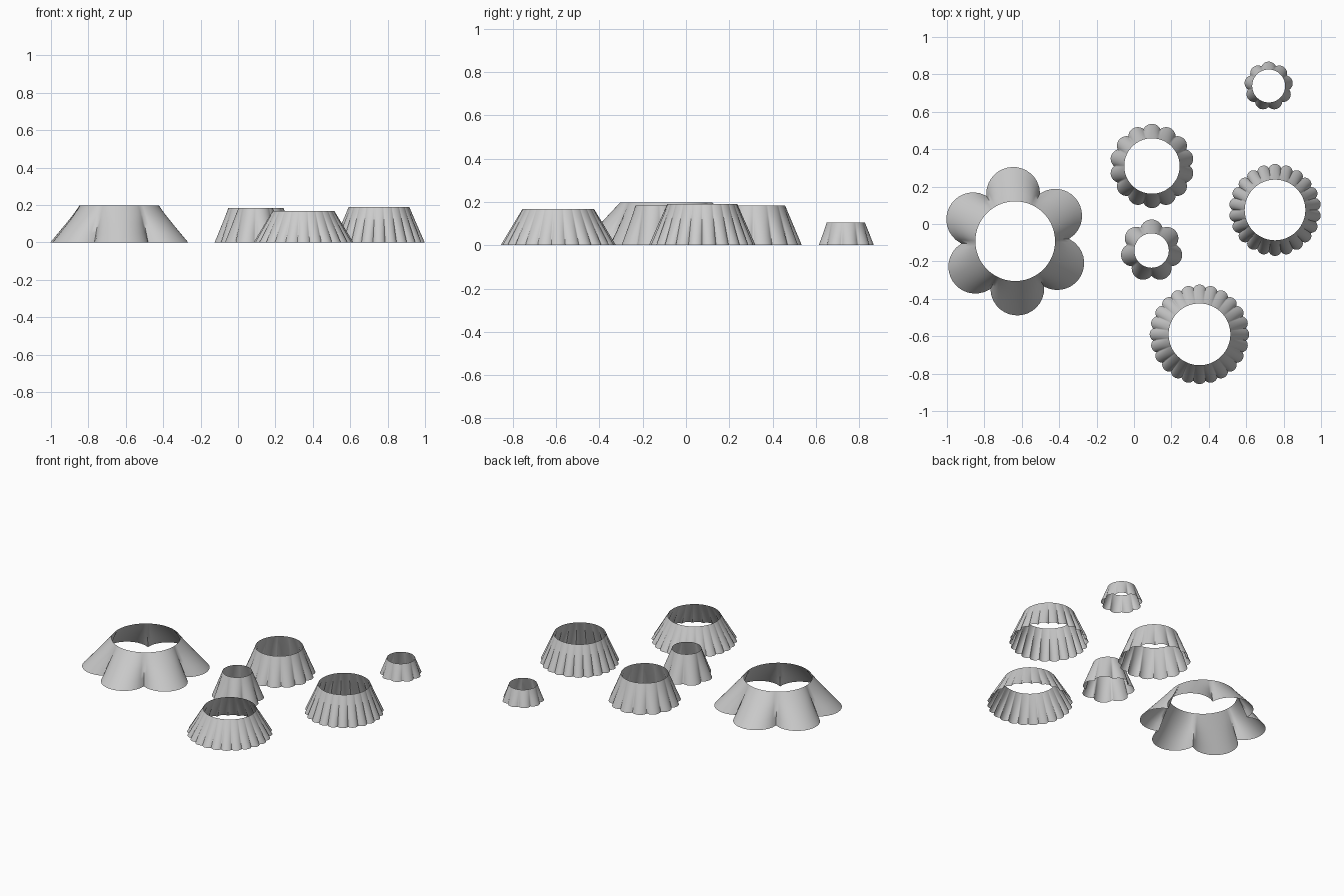
import bpy, bmesh
from math import pi, sin, cos, sqrt, radians

if "Cube" in bpy.data.objects:
    bpy.data.objects.remove(bpy.data.objects["Cube"])

SEG = 16   # steps per lobe
ROWS = 4   # steps up the wall


def scalloped_ring(name, x, y, lobes, outer, notch, inner, height, turn=0, sharp=30):
    """Open wall that blends a scalloped outline on the ground into a plain round rim."""
    half = pi / lobes
    # lobe arcs that reach 'outer' at the tip and 'notch' between lobes
    d = (outer**2 - notch**2) / (2 * (outer - notch * cos(half)))
    rad = outer - d
    bm = bmesh.new()
    n = lobes * SEG
    rows = []
    for j in range(ROWS + 1):
        t = j / ROWS
        row = []
        for i in range(n):
            phi = ((i % SEG) / SEG * 2 - 1) * half
            r0 = d * cos(phi) + sqrt(max(rad**2 - (d * sin(phi))**2, 0))
            r = r0 + (inner - r0) * t
            a = pi / 2 + radians(turn) + (i // SEG) * 2 * half + phi
            row.append(bm.verts.new((r * cos(a), r * sin(a), height * t)))
        rows.append(row)
    for lo, hi in zip(rows, rows[1:]):
        for i in range(n):
            k = (i + 1) % n
            bm.faces.new((lo[i], lo[k], hi[k], hi[i]))
    me = bpy.data.meshes.new(name)
    bm.to_mesh(me)
    bm.free()
    ob = bpy.data.objects.new(name, me)
    ob.location = (x, y, 0)
    bpy.context.collection.objects.link(ob)
    bpy.ops.object.select_all(action='DESELECT')
    ob.select_set(True)
    bpy.context.view_layer.objects.active = ob
    bpy.ops.object.shade_smooth_by_angle(angle=radians(sharp))


# Wide six-petal ring
scalloped_ring("large_petal_ring", -0.635, -0.092, 6, 0.397, 0.288, 0.213, 0.197, 2.5, 80)
# Medium rings
scalloped_ring("back_fluted_ring", 0.096, 0.31, 14, 0.225, 0.203, 0.148, 0.183, 0, 80)
scalloped_ring("right_ribbed_ring", 0.754, 0.075, 22, 0.246, 0.226, 0.162, 0.190)
scalloped_ring("front_fluted_ring", 0.35, -0.59, 24, 0.266, 0.250, 0.165, 0.168, 0, 80)
# Small rings
scalloped_ring("small_petal_ring", 0.094, -0.142, 7, 0.166, 0.135, 0.092, 0.183, 0, 80)
scalloped_ring("tiny_fluted_ring", 0.72, 0.738, 9, 0.13, 0.112, 0.088, 0.106, 0, 80)
